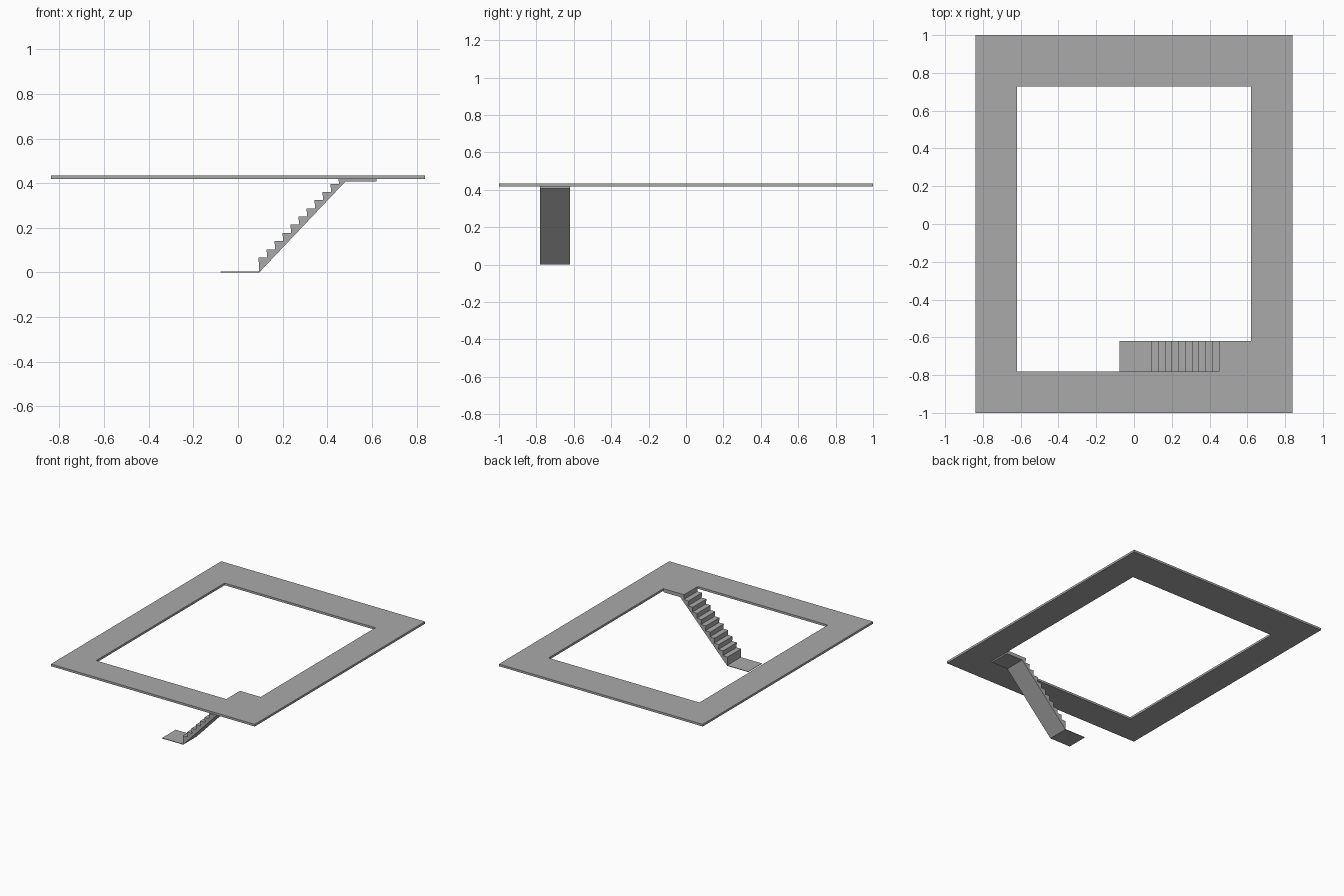
import bpy, bmesh

if "Cube" in bpy.data.objects:
    bpy.data.objects.remove(bpy.data.objects["Cube"])

grey = bpy.data.materials.new("dark_grey")
grey.diffuse_color = (0.4, 0.4, 0.4, 1)
grey.use_nodes = True
grey.node_tree.nodes["Principled BSDF"].inputs["Base Color"].default_value = grey.diffuse_color


def prism(name, pts, to3d, offset):
    """Extrude a closed 2D outline into a solid object."""
    bm = bmesh.new()
    face = bm.faces.new([bm.verts.new(to3d(*p)) for p in pts])
    res = bmesh.ops.extrude_face_region(bm, geom=[face])
    verts = [v for v in res["geom"] if isinstance(v, bmesh.types.BMVert)]
    bmesh.ops.translate(bm, verts=verts, vec=offset)
    bmesh.ops.recalc_face_normals(bm, faces=bm.faces)
    mesh = bpy.data.meshes.new(name)
    bm.to_mesh(mesh)
    bm.free()
    mesh.materials.append(grey)
    obj = bpy.data.objects.new(name, mesh)
    bpy.context.collection.objects.link(obj)
    return obj


Z0, Z1 = 0.418, 0.434         # gallery underside and top
Y0, Y1 = -0.78, -0.62         # stair sides

# Gallery floor: slab with an opening notched for the stair landing
outer = [(-0.838, -1), (0.838, -1), (0.838, 1), (-0.838, 1)]
floor = prism("gallery_floor", outer, lambda x, y: (x, y, Z0), (0, 0, Z1 - Z0))
opening = [(-0.62, Y0), (0.45, Y0), (0.45, Y1), (0.62, Y1), (0.62, 0.728), (-0.62, 0.728)]
cutter = prism("opening_cutter", opening, lambda x, y: (x, y, Z0 - 0.1), (0, 0, 0.3))
mod = floor.modifiers.new("opening", "BOOLEAN")
mod.object = cutter
mod.operation = "DIFFERENCE"
mod.solver = "EXACT"
bpy.context.view_layer.objects.active = floor
bpy.ops.object.modifier_apply(modifier=mod.name)
bpy.data.objects.remove(cutter)

# Staircase: side profile with bottom pad, ten treads and a landing under the floor
FIRST, RUN, RISE, STEPS, NOSE = 0.067, 0.0358, 0.0367, 10, 0.003
profile = [(-0.078, 0), (0.095, 0), (0.482, 0.408), (0.62, 0.408), (0.62, Z0), (0.45, Z0)]
profile += [(0.453, FIRST + RISE * (STEPS - 1))]
for i in reversed(range(STEPS)):
    x, top = 0.092 + RUN * i, FIRST + RISE * i
    profile.append((x, top))
    profile.append((x + NOSE, top - RISE if i else 0.004))
profile.append((-0.078, 0.004))
prism("staircase", profile, lambda x, z: (x, Y0, z), (0, Y1 - Y0, 0))
